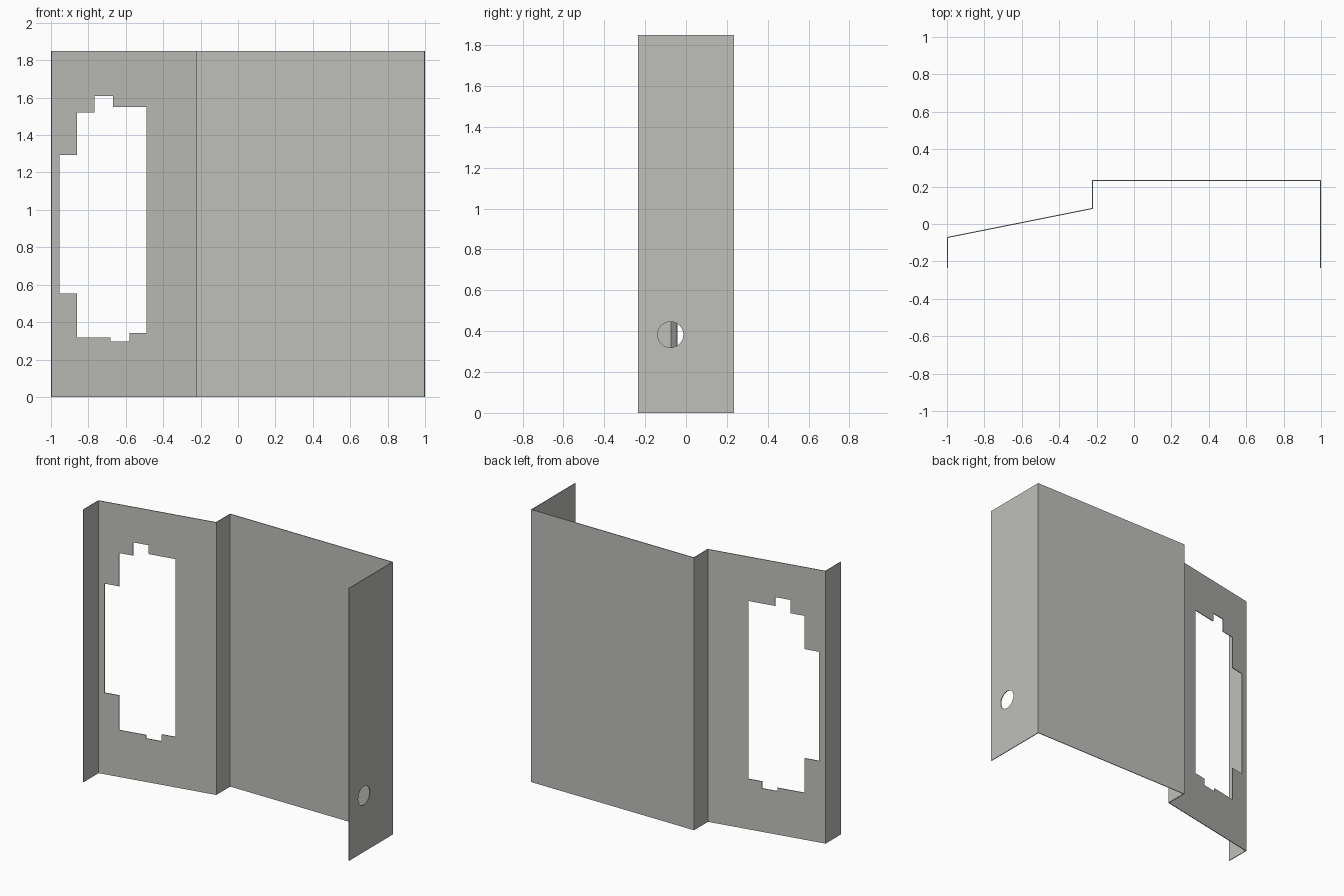
import bpy, bmesh, math
from mathutils import Matrix

if "Cube" in bpy.data.objects:
    bpy.data.objects.remove(bpy.data.objects["Cube"])

H = 1.85      # sheet height
T = 0.005     # sheet thickness

grey = bpy.data.materials.new("light_grey_metal")
grey.diffuse_color = (0.52, 0.52, 0.50, 1)
grey.use_nodes = True
grey.node_tree.nodes["Principled BSDF"].inputs["Base Color"].default_value = grey.diffuse_color


def make_object(name, bm):
    bmesh.ops.recalc_face_normals(bm, faces=bm.faces)
    mesh = bpy.data.meshes.new(name)
    bm.to_mesh(mesh)
    bm.free()
    mesh.materials.append(grey)
    obj = bpy.data.objects.new(name, mesh)
    bpy.context.collection.objects.link(obj)
    return obj


def extrude_strip(bm, points, vec):
    """Sweep an open chain of points along vec."""
    verts = [bm.verts.new(p) for p in points]
    edges = [bm.edges.new(pair) for pair in zip(verts, verts[1:])]
    new = bmesh.ops.extrude_edge_only(bm, edges=edges)["geom"]
    bmesh.ops.translate(bm, vec=vec,
                        verts=[g for g in new if isinstance(g, bmesh.types.BMVert)])


# Folded sheet: short left flange, slanted panel, step, wide panel, right flange
e = 1 - T / 2
b = 0.235 - T / 2
bends = [(-e, -0.235), (-e, -0.072), (-0.222, 0.083), (-0.222, b), (e, b), (e, -0.235)]
bm = bmesh.new()
extrude_strip(bm, [(x, y, 0) for x, y in bends], (0, 0, H))
panel = make_object("folded_panel", bm)
solid = panel.modifiers.new("thickness", 'SOLIDIFY')
solid.thickness = T
solid.offset = 0
solid.use_even_offset = True

# Stepped window cutter for the slanted panel
outline = [(-0.955, 1.294), (-0.860, 1.294), (-0.860, 1.52), (-0.767, 1.52),
           (-0.767, 1.61), (-0.667, 1.61), (-0.667, 1.55), (-0.490, 1.55),
           (-0.490, 0.342), (-0.580, 0.342), (-0.580, 0.295), (-0.682, 0.295),
           (-0.682, 0.318), (-0.862, 0.318), (-0.862, 0.553), (-0.955, 0.553)]
bm = bmesh.new()
face = bm.faces.new([bm.verts.new((x, -0.2, z)) for x, z in outline])
new = bmesh.ops.extrude_face_region(bm, geom=[face])["geom"]
bmesh.ops.translate(bm, vec=(0, 0.4, 0),
                    verts=[g for g in new if isinstance(g, bmesh.types.BMVert)])
window = make_object("window_cutter", bm)

# Round hole cutter for the right flange
bm = bmesh.new()
bmesh.ops.create_cone(bm, cap_ends=True, segments=32, radius1=0.063, radius2=0.063, depth=0.2,
                      matrix=Matrix.Translation((1, -0.076, 0.383))
                      @ Matrix.Rotation(math.pi / 2, 4, 'Y'))
hole = make_object("hole_cutter", bm)

for cutter in (window, hole):
    cutter.hide_render = True
    cut = panel.modifiers.new(cutter.name, 'BOOLEAN')
    cut.operation = 'DIFFERENCE'
    cut.solver = 'EXACT'
    cut.object = cutter

# Bake the cuts and drop the cutters
depsgraph = bpy.context.evaluated_depsgraph_get()
baked = bpy.data.meshes.new_from_object(panel.evaluated_get(depsgraph))
panel.modifiers.clear()
panel.data = baked
for cutter in (window, hole):
    bpy.data.objects.remove(cutter)
